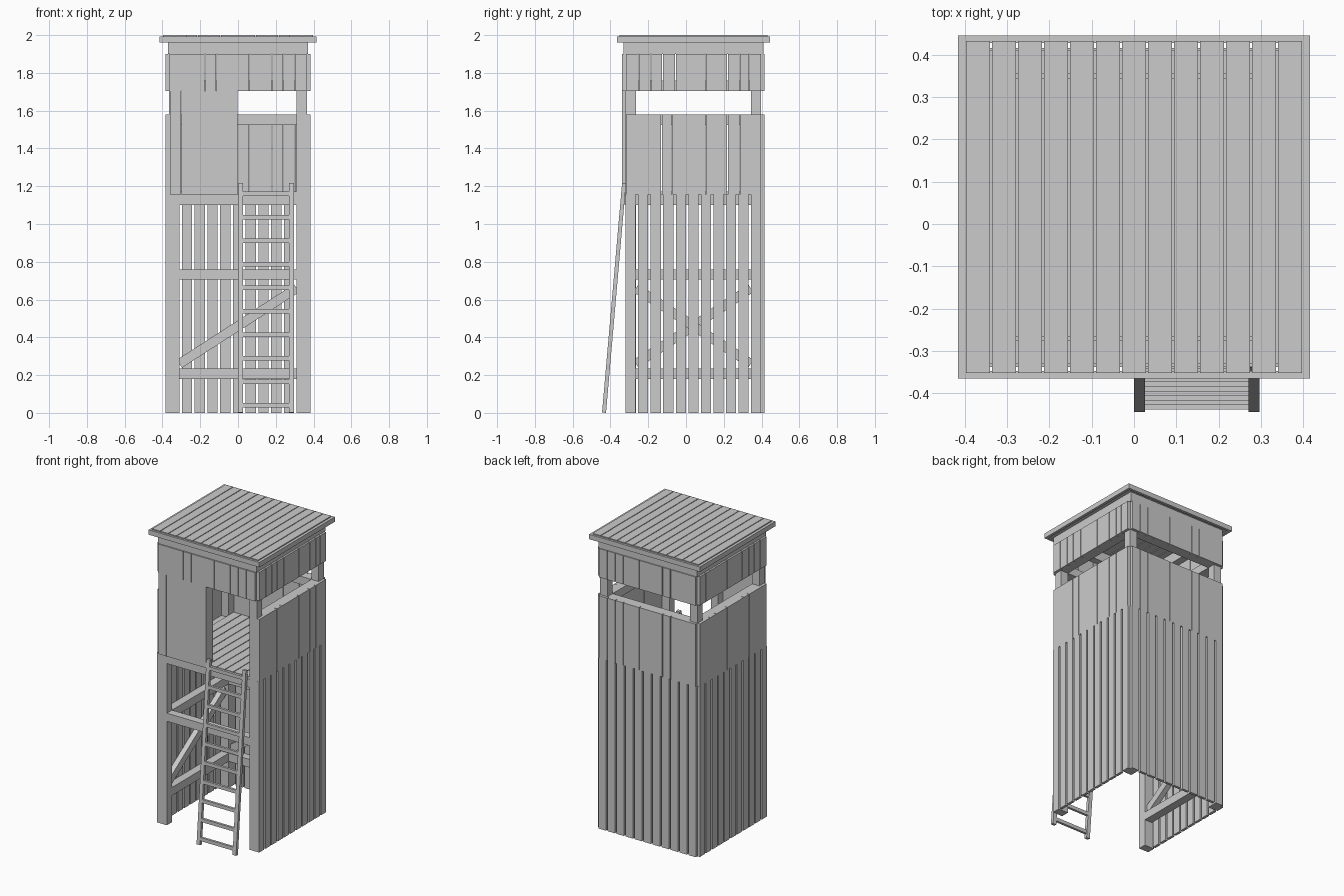
import bpy, bmesh
from math import atan2, hypot
from mathutils import Matrix, Vector

if "Cube" in bpy.data.objects:
    bpy.data.objects.remove(bpy.data.objects["Cube"])

CY = 0.04                     # body centre in y
PX, Y0, Y1 = 0.365, -0.32, 0.398   # post outer faces
P, T = 0.055, 0.018           # post size, board thickness


def add_box(bm, x0, x1, y0, y1, z0, z1):
    m = (Matrix.Translation(((x0 + x1) / 2, (y0 + y1) / 2, (z0 + z1) / 2))
         @ Matrix.Diagonal((x1 - x0, y1 - y0, z1 - z0, 1)))
    bmesh.ops.create_cube(bm, size=1, matrix=m)


def add_beam(bm, a, b, side, w, d):
    """Bar from a to b; w wide along side, d deep across it."""
    a, b, s = Vector(a), Vector(b), Vector(side).normalized()
    u = (b - a).normalized()
    n = u.cross(s)
    rot = Matrix((s, n, u)).transposed().to_4x4()
    m = Matrix.Translation((a + b) / 2) @ rot @ Matrix.Diagonal((w, d, (b - a).length, 1))
    bmesh.ops.create_cube(bm, size=1, matrix=m)


def finish(name, bm):
    me = bpy.data.meshes.new(name)
    bm.to_mesh(me)
    bm.free()
    ob = bpy.data.objects.new(name, me)
    bpy.context.collection.objects.link(ob)


def boxes(name, items):
    bm = bmesh.new()
    for it in items:
        add_box(bm, *it)
    finish(name, bm)


def even(a, b, n, gap):
    p = (b - a + gap) / n
    return [(a + i * p, a + (i + 1) * p - gap) for i in range(n)]


def split(cuts, gap=0.004):
    return [(a + gap / 2, b - gap / 2) for a, b in zip(cuts, cuts[1:])]


def wall(side, u0, u1, z0, z1, depth=T, inside=False):
    """Box lying on one wall of the tower, outside or inside the post face."""
    d0, d1 = (-depth, 0) if inside else (0, depth)
    if side == 'right':
        return (PX + d0, PX + d1, u0, u1, z0, z1)
    if side == 'left':
        return (-PX - d1, -PX - d0, u0, u1, z0, z1)
    if side == 'back':
        return (u0, u1, Y1 + d0, Y1 + d1, z0, z1)
    return (u0, u1, Y0 - d1, Y0 - d0, z0, z1)


# Corner posts
boxes('corner_posts', [(x, x + P, y, y + P, 0, 1.9)
                       for x in (-PX, PX - P) for y in (Y0, Y1 - P)])

side_cuts = [Y0, -0.13, -0.075, 0.105, 0.22, 0.285, Y1]
top_cuts = [Y0, -0.25, -0.185, -0.125, -0.055, 0.105, 0.22, 0.285, 0.335, Y1]
x_cuts = [-PX, -0.175, -0.115, 0.06, 0.18, 0.24, 0.30, PX]

# Walls: slatted lower part, solid parapet, upper band, rails
for s in ('left', 'right', 'back', 'front'):
    across = s in ('back', 'front')
    lo, hi = (-PX, PX) if across else (Y0, Y1)
    levels = [0.705, 1.10, 1.705]
    if s != 'front':
        levels += [0.18, 1.525]
        boxes(s + '_lower_slats', [wall(s, a, b, 0, 1.155) for a, b in even(lo, hi, 11, 0.013)])
        boxes(s + '_parapet_boards', [wall(s, a, b, 1.155, 1.58)
                                      for a, b in split(x_cuts if across else side_cuts)])
    boxes(s + '_upper_boards', [wall(s, a, b, 1.705, 1.9)
                                for a, b in split(x_cuts if across else top_cuts)])
    boxes(s + '_rails', [wall(s, lo + P, hi - P, z, z + P, P, True) for z in levels])

# Front closed panel beside the doorway, and its door post
boxes('front_panel', [wall('front', a, b, 1.155, 1.705) for a, b in split([-0.362, -0.30, 0.0])])
boxes('door_post', [(-P, -0.002, Y0, Y0 + P, 1.155, 1.705)])
boxes('front_floor_trim', [wall('front', -PX, 0.0, 1.10, 1.153, 0.006)])

# Diagonal braces on the back and both sides
for name, a, b, side in (
        ('back_brace', (-0.31, Y1 - 0.02, 0.26), (0.31, Y1 - 0.02, 0.66), (0, 1, 0)),
        ('left_brace', (-PX + 0.02, Y0 + P, 0.26), (-PX + 0.02, Y1 - P, 0.66), (1, 0, 0)),
        ('right_brace', (PX - 0.02, Y0 + P, 0.66), (PX - 0.02, Y1 - P, 0.26), (1, 0, 0))):
    bm = bmesh.new()
    add_beam(bm, a, b, side, 0.035, 0.05)
    finish(name, bm)

# Floor boards
boxes('floor_boards', [(a, b, Y0 + 0.002, Y1 - 0.002, 1.155, 1.172)
                       for a, b in even(-PX + P, PX - P, 10, 0.005)])

# Roof: beams on the posts, fascia frame, boards
boxes('roof_beams', [(-0.37, 0.37, -0.33, -0.33 + P, 1.9, 1.965),
                     (-0.37, 0.37, 0.41 - P, 0.41, 1.9, 1.965),
                     (-0.37, -0.37 + P, -0.33 + P, 0.41 - P, 1.9, 1.965),
                     (0.37 - P, 0.37, -0.33 + P, 0.41 - P, 1.9, 1.965)])
R, F = 0.415, 0.018
boxes('roof_fascia', [(-R, R, CY - 0.405, CY - 0.405 + F, 1.96, 1.993),
                      (-R, R, 0.445 - F, 0.445, 1.96, 1.993),
                      (-R, -R + F, CY - 0.405 + F, 0.445 - F, 1.96, 1.993),
                      (R - F, R, CY - 0.405 + F, 0.445 - F, 1.96, 1.993)])
boxes('roof_boards', [(a, b, -0.352, 0.432, 1.966, 2.0)
                      for a, b in even(-0.397, 0.397, 13, 0.005)])

# Leaning ladder
bm = bmesh.new()
foot, head, H = -0.434, -0.328, 1.215
for x in (0.013, 0.283):
    add_beam(bm, (x, foot, 0.001), (x, head, H), (1, 0, 0), 0.026, 0.021)
for i in range(10):
    z = 0.04 + i * 0.1245
    y = foot + (head - foot) * z / H
    add_box(bm, 0.02, 0.276, y - 0.008, y + 0.008, z - 0.012, z + 0.012)
finish('ladder', bm)
